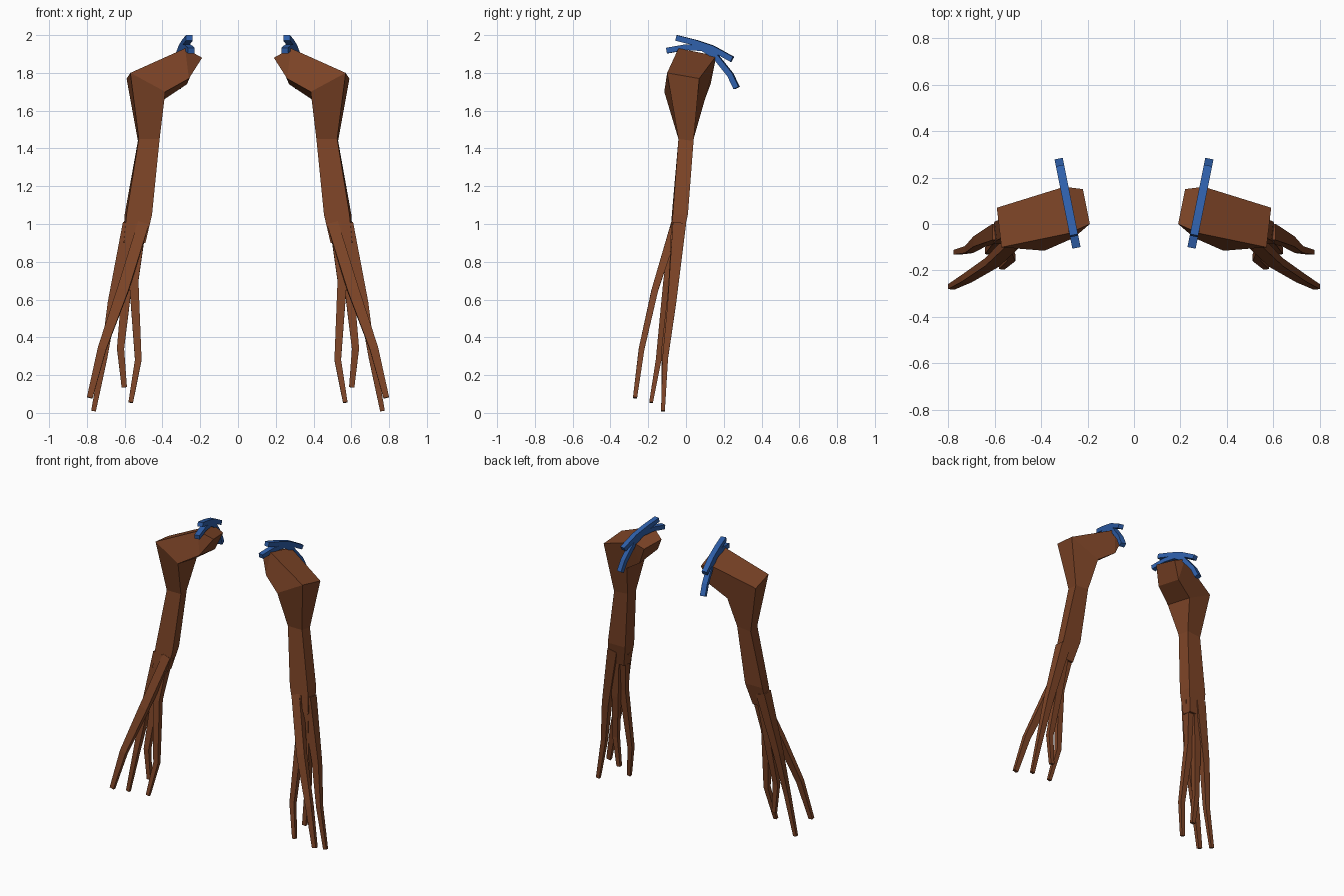
import bpy, bmesh
from mathutils import Vector

if "Cube" in bpy.data.objects:
    bpy.data.objects.remove(bpy.data.objects["Cube"])


def material(name, rgb):
    m = bpy.data.materials.new(name)
    m.diffuse_color = (*rgb, 1)
    m.use_nodes = True
    m.node_tree.nodes["Principled BSDF"].inputs["Base Color"].default_value = m.diffuse_color
    return m


BROWN = material("brown skin", (0.205, 0.058, 0.02))
BLUE = material("blue strap", (0.028, 0.115, 0.40))


def make(name, bm, mat):
    """Turn a bmesh into a flat-shaded object mirrored to the other arm."""
    bmesh.ops.recalc_face_normals(bm, faces=bm.faces)
    me = bpy.data.meshes.new(name)
    bm.to_mesh(me)
    bm.free()
    me.materials.append(mat)
    ob = bpy.data.objects.new(name, me)
    bpy.context.collection.objects.link(ob)
    mir = ob.modifiers.new("mirror", 'MIRROR')
    mir.use_mirror_merge = False
    return ob


def beam(name, path, side, mat):
    """Four-sided bar along path points (x, y, z, width, depth)."""
    bm = bmesh.new()
    pts = [Vector(p[:3]) for p in path]
    rings = []
    for i, p in enumerate(path):
        t = (pts[min(i + 1, len(pts) - 1)] - pts[max(i - 1, 0)]).normalized()
        s = Vector(side)
        s = (s - t * s.dot(t)).normalized()
        n = t.cross(s)
        a, b = s * p[3] / 2, n * p[4] / 2
        rings.append([bm.verts.new(pts[i] + v) for v in (a + b, b - a, -a - b, a - b)])
    for r, q in zip(rings, rings[1:]):
        for k in range(4):
            bm.faces.new((r[k], r[k - 1], q[k - 1], q[k]))
    bm.faces.new(rings[0])
    bm.faces.new(rings[-1])
    return make(name, bm, mat)


# Shoulder and arm: a front and a back outline joined all round.
# Order: inner end, top, outer shoulder, elbow, wrist, palm, then back up inside.
front = [(.19, 0, 1.88), (.28, -.04, 1.93), (.57, -.10, 1.80), (.525, -.04, 1.45),
         (.59, -.07, 1.05), (.605, -.085, .90),
         (.49, -.085, .90), (.455, -.075, 1.05), (.415, -.04, 1.45),
         (.385, -.115, 1.70), (.26, -.06, 1.77)]
back = [(.22, .15, 1.86), (.30, .16, 1.89), (.59, .07, 1.77), (.53, .04, 1.44),
        (.60, .01, 1.05), (.61, -.025, .90),
        (.50, -.025, .90), (.465, .01, 1.05), (.425, .04, 1.45),
        (.39, .10, 1.66), (.27, .13, 1.74)]
bm = bmesh.new()
f = [bm.verts.new(p) for p in front]
b = [bm.verts.new(p) for p in back]
n = len(f)
for i in range(n):
    bm.faces.new((f[i - 1], f[i], b[i], b[i - 1]))
for v in (f, b):
    bm.faces.new((v[0], v[1], v[10]))
    for i in range(1, 5):
        bm.faces.new((v[i], v[i + 1], v[10 - i], v[11 - i]))
make("arm", bm, BROWN)

# Long thin fingers
fingers = {
    "front_finger": [(.50, -.055, 1.0, .06, .05), (.61, -.165, .65, .06, .035),
                     (.72, -.235, .34, .045, .03), (.785, -.27, .08, .03, .022)],
    "outer_finger": [(.575, -.035, 1.0, .07, .07), (.665, -.075, .58, .05, .045),
                     (.71, -.11, .29, .035, .03), (.765, -.122, .01, .025, .02)],
    "inner_finger": [(.515, -.05, 1.0, .06, .06), (.552, -.10, .70, .05, .04),
                     (.528, -.145, .28, .035, .03), (.568, -.185, .055, .024, .02)],
    "middle_finger": [(.56, -.045, 1.0, .06, .06), (.59, -.075, .65, .05, .04),
                      (.622, -.115, .34, .038, .03), (.602, -.12, .135, .028, .022)],
}
for name, path in fingers.items():
    beam(name, path, (1, 0, 0), BROWN)

# Blue straps over the shoulder, leaning outwards towards the back
straps = {
    "upper_strap": [(-.05, 1.985), (.05, 1.96), (.14, 1.93), (.245, 1.872)],
    "lower_strap": [(-.10, 1.918), (0, 1.936), (.09, 1.93), (.155, 1.89),
                    (.235, 1.79), (.268, 1.72)],
}
for name, prof in straps.items():
    path = [(.25 + (y + .09) * .2, y, z, .036, .03) for y, z in prof]
    beam(name, path, (1, -.2, 0), BLUE)
